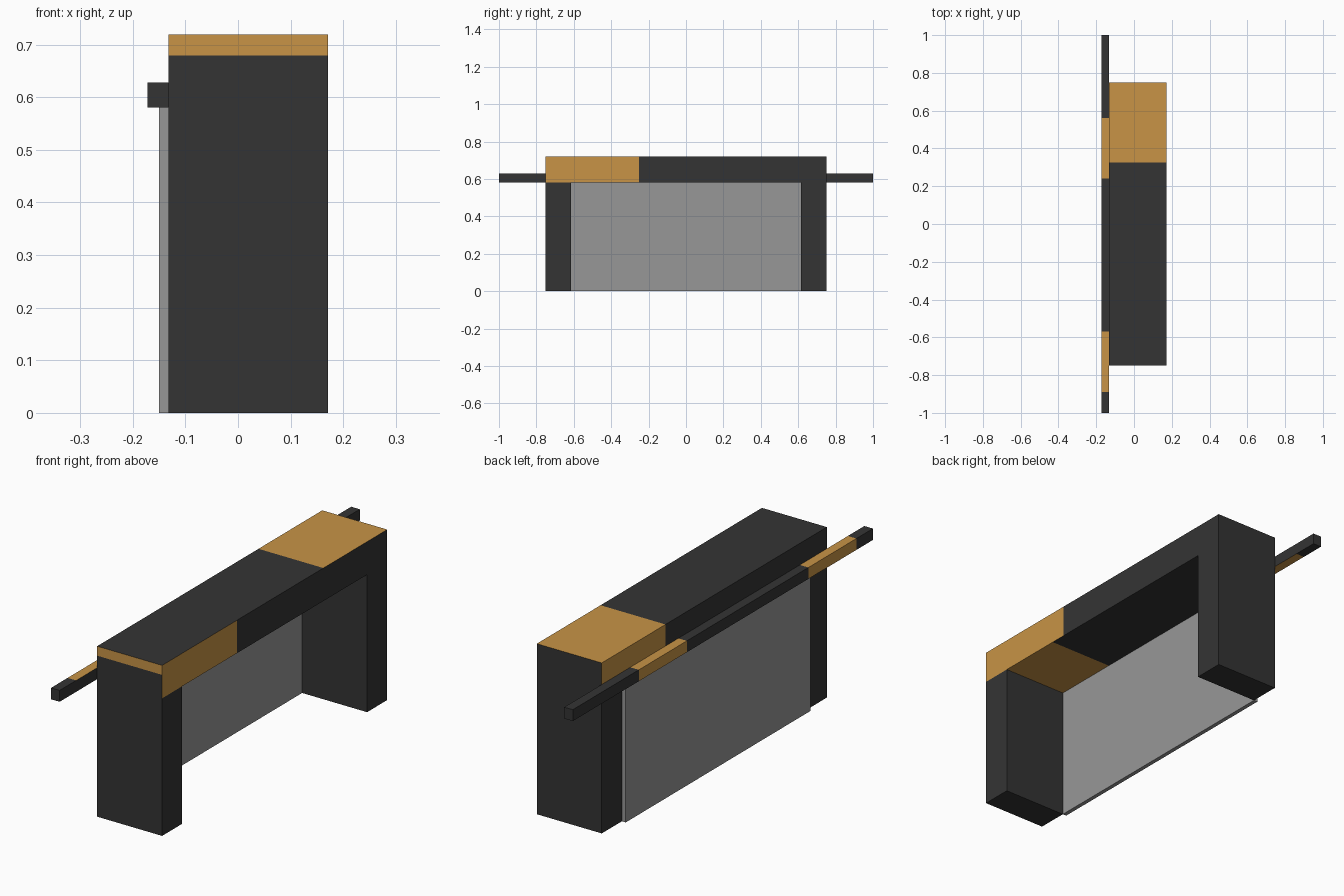
import bpy
import bmesh
from mathutils import Vector

if "Cube" in bpy.data.objects:
    bpy.data.objects.remove(bpy.data.objects["Cube"])


def material(name, rgb):
    m = bpy.data.materials.new(name)
    m.diffuse_color = (*rgb, 1)
    m.use_nodes = True
    m.node_tree.nodes["Principled BSDF"].inputs["Base Color"].default_value = m.diffuse_color
    return m


DARK = material("dark metal", (0.034, 0.034, 0.034))
WOOD = material("amber wood", (0.58, 0.296, 0.061))
GREY = material("grey panel", (0.31, 0.31, 0.31))


def extrude_rects(rects, x0, x1):
    """Solid from touching (y0, y1, z0, z1) rectangles, extruded along x."""
    bm = bmesh.new()
    for y0, y1, z0, z1 in rects:
        bm.faces.new([bm.verts.new((x0, y, z)) for y, z in
                      ((y0, z0), (y1, z0), (y1, z1), (y0, z1))])
    bmesh.ops.remove_doubles(bm, verts=bm.verts[:], dist=1e-5)
    res = bmesh.ops.extrude_face_region(bm, geom=bm.faces[:])
    moved = [g for g in res["geom"] if isinstance(g, bmesh.types.BMVert)]
    bmesh.ops.translate(bm, verts=moved, vec=(x1 - x0, 0, 0))
    bmesh.ops.recalc_face_normals(bm, faces=bm.faces[:])
    return bm


def paint(bm, facing, y0, y1, z0):
    """Cut the faces pointing one way to a y range above z0, and make them wood."""
    d = Vector(facing)

    def side():
        bm.normal_update()
        return [f for f in bm.faces if f.normal.dot(d) > 0.9]

    for co, no in (((0, y0, 0), (0, 1, 0)), ((0, y1, 0), (0, 1, 0)), ((0, 0, z0), (0, 0, 1))):
        faces = side()
        geom = faces + list({e for f in faces for e in f.edges}) + list({v for f in faces for v in f.verts})
        bmesh.ops.bisect_plane(bm, geom=geom, dist=1e-5, plane_co=co, plane_no=no)
    for f in side():
        c = f.calc_center_median()
        if y0 - 1e-4 < c.y < y1 + 1e-4 and c.z > z0 - 1e-4:
            f.material_index = 1


def finish(bm, name, *mats):
    me = bpy.data.meshes.new(name)
    bm.to_mesh(me)
    bm.free()
    for m in mats:
        me.materials.append(m)
    bpy.context.collection.objects.link(bpy.data.objects.new(name, me))


X0, X1 = -0.132, 0.171           # frame depth
Y, YI = 0.75, 0.616              # outer and inner leg faces
ZB, ZT = 0.58, 0.719             # beam underside and top

# Arch-shaped frame: two legs and the beam over them
frame = extrude_rects([(-Y, -YI, 0, ZB), (YI, Y, 0, ZB),
                       (-Y, -YI, ZB, ZT), (-YI, YI, ZB, ZT), (YI, Y, ZB, ZT)], X0, X1)
paint(frame, (0, 0, 1), 0.325, Y, ZB)
paint(frame, (0, 0, -1), -YI, -0.32, ZB)
paint(frame, (1, 0, 0), -Y, -0.25, ZB)
paint(frame, (-1, 0, 0), 0.325, Y, ZB)
paint(frame, (0, -1, 0), -Y, -Y, 0.679)
finish(frame, "arch_frame", DARK, WOOD)

# Thin panel closing the opening
finish(extrude_rects([(-YI, YI, 0, ZB)], -0.15, X0), "back_panel", GREY)

# Long rail with wooden bands
rail = extrude_rects([(-1, 1, ZB, 0.628)], -0.172, X0)
for a, b in ((0.24, 0.56), (-0.89, -0.57)):
    paint(rail, (0, 0, 1), a, b, ZB)
    paint(rail, (-1, 0, 0), a, b, ZB)
    paint(rail, (0, 0, -1), -b, -a, ZB)
finish(rail, "rail", DARK, WOOD)
